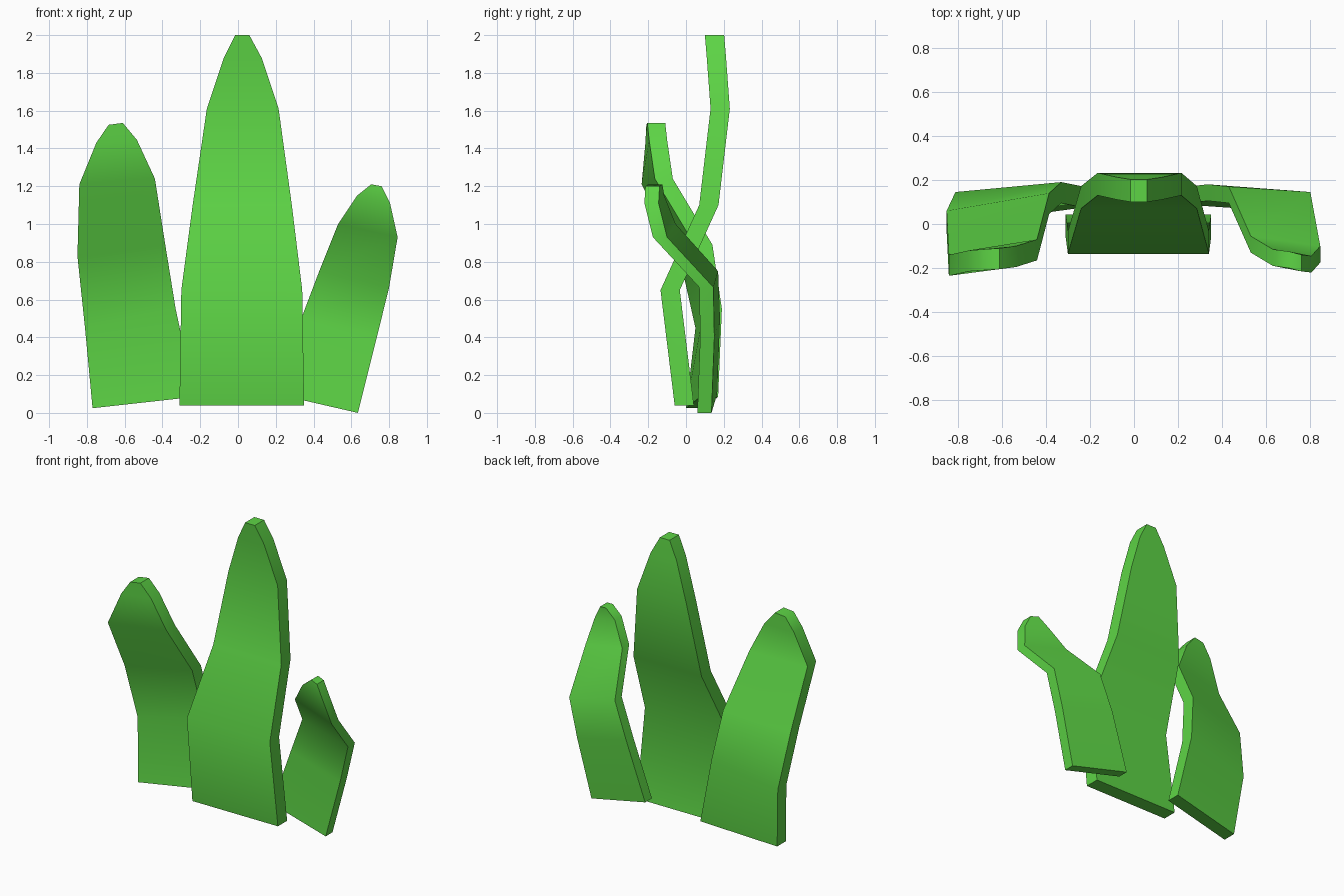
import bpy, bmesh, math

if "Cube" in bpy.data.objects:
    bpy.data.objects.remove(bpy.data.objects["Cube"])

# Shared green material
green = bpy.data.materials.new("leaf_green")
green.diffuse_color = (0.11, 0.66, 0.06, 1)
green.use_nodes = True
green.node_tree.nodes["Principled BSDF"].inputs["Base Color"].default_value = green.diffuse_color


def leaf(name, rows, thickness):
    """Each row: (x, z) of left edge, (x, z) of right edge, front y at left and right."""
    bm = bmesh.new()
    rings = []
    for (xl, zl), (xr, zr), yl, yr in rows:
        pts = [(xl, yl, zl), (xr, yr, zr),
               (xr, yr + thickness, zr), (xl, yl + thickness, zl)]
        rings.append([bm.verts.new(p) for p in pts])
    for a, b in zip(rings, rings[1:]):
        for i in range(4):
            j = (i + 1) % 4
            bm.faces.new((a[i], a[j], b[j], b[i]))
    bm.faces.new(rings[0][::-1])
    bm.faces.new(rings[-1])
    bmesh.ops.recalc_face_normals(bm, faces=bm.faces)
    mesh = bpy.data.meshes.new(name)
    bm.to_mesh(mesh)
    bm.free()
    mesh.materials.append(green)
    obj = bpy.data.objects.new(name, mesh)
    bpy.context.collection.objects.link(obj)
    bpy.ops.object.select_all(action='DESELECT')
    obj.select_set(True)
    bpy.context.view_layer.objects.active = obj
    bpy.ops.object.shade_smooth_by_angle(angle=math.radians(50))
    return obj


# Tall middle leaf
leaf("middle_leaf", [
    ((-0.31, 0.04), (0.35, 0.04), -0.06, -0.06),
    ((-0.30, 0.65), (0.34, 0.65), -0.135, -0.135),
    ((-0.24, 1.10), (0.285, 1.10), 0.07, 0.07),
    ((-0.165, 1.61), (0.215, 1.61), 0.13, 0.13),
    ((-0.075, 1.88), (0.125, 1.88), 0.11, 0.11),
    ((-0.015, 2.0), (0.06, 2.0), 0.10, 0.10),
], 0.102)

# Left leaf, bending forward
leaf("left_leaf", [
    ((-0.77, 0.025), (-0.23, 0.085), 0.0, 0.075),
    ((-0.81, 0.45), (-0.33, 0.55), 0.05, 0.095),
    ((-0.85, 0.83), (-0.385, 0.89), -0.035, 0.045),
    ((-0.84, 1.21), (-0.44, 1.24), -0.235, -0.165),
    ((-0.75, 1.43), (-0.535, 1.445), -0.215, -0.195),
    ((-0.685, 1.525), (-0.61, 1.535), -0.21, -0.205),
], 0.095)

# Short right leaf, bending forward more sharply
leaf("right_leaf", [
    ((0.20, 0.10), (0.635, 0.0), 0.09, 0.06),
    ((0.335, 0.50), (0.735, 0.40), 0.105, 0.075),
    ((0.43, 0.75), (0.80, 0.665), 0.095, 0.07),
    ((0.53, 1.0), (0.845, 0.93), -0.13, -0.175),
    ((0.63, 1.15), (0.805, 1.11), -0.19, -0.22),
    ((0.705, 1.21), (0.76, 1.20), -0.20, -0.215),
], 0.075)
